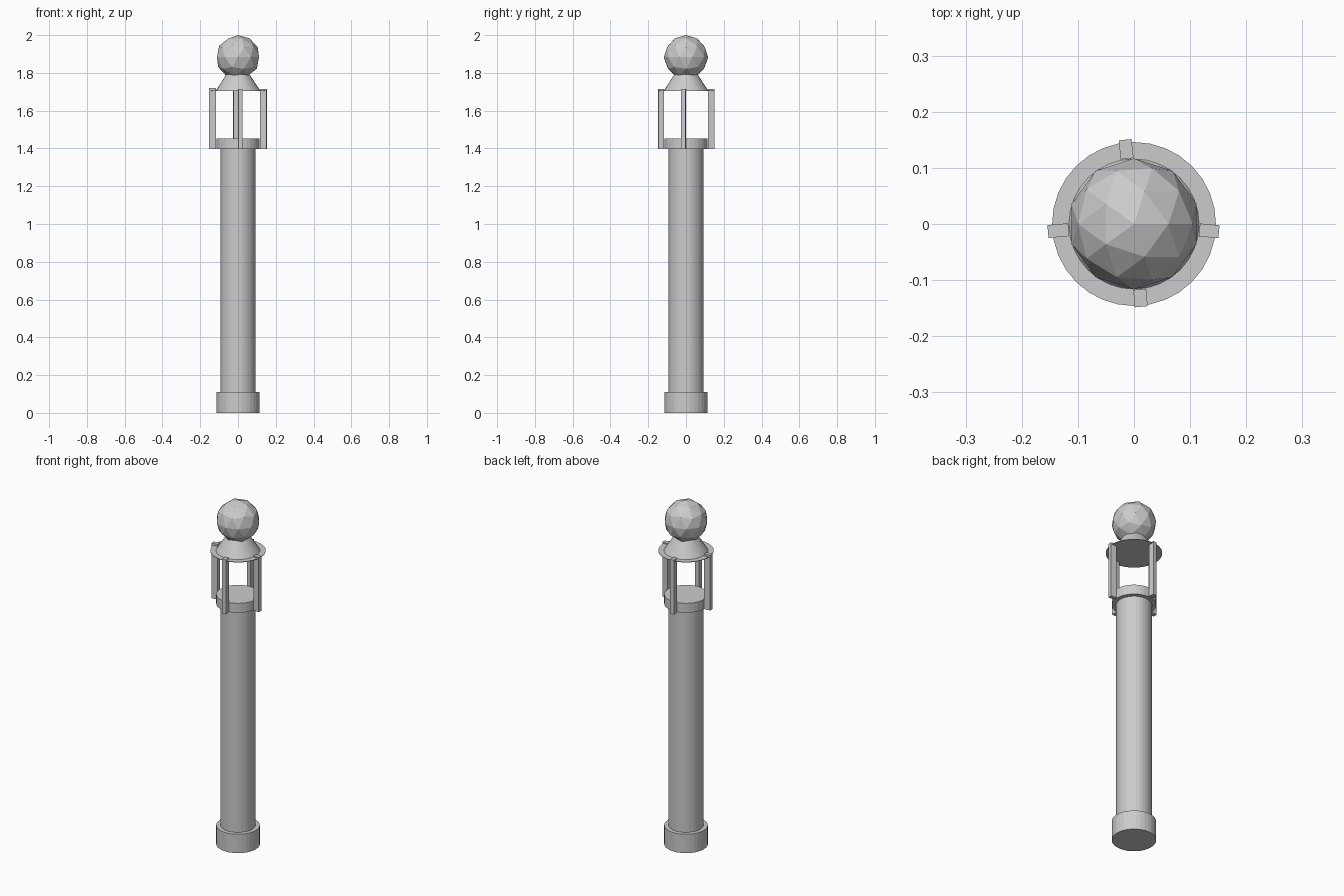
import bpy, bmesh, math

if "Cube" in bpy.data.objects:
    bpy.data.objects.remove(bpy.data.objects["Cube"])

SIDES = 32

def finish(bm, name):
    bmesh.ops.recalc_face_normals(bm, faces=bm.faces)
    mesh = bpy.data.meshes.new(name)
    bm.to_mesh(mesh)
    bm.free()
    obj = bpy.data.objects.new(name, mesh)
    bpy.context.collection.objects.link(obj)
    return obj

def lathe(name, profile):
    """Spin (radius, z) rings around z and cap both ends."""
    bm = bmesh.new()
    rings = [[bm.verts.new((r * math.cos(2 * math.pi * i / SIDES),
                            r * math.sin(2 * math.pi * i / SIDES), z))
              for i in range(SIDES)] for r, z in profile]
    for a, b in zip(rings, rings[1:]):
        for i in range(SIDES):
            j = (i + 1) % SIDES
            bm.faces.new((a[i], a[j], b[j], b[i]))
    bm.faces.new(rings[0])
    bm.faces.new(rings[-1])
    return finish(bm, name)

def bar(name, angle, r0, r1, width, z0, z1):
    """Upright box pointing outward at the given angle."""
    bm = bmesh.new()
    bmesh.ops.create_cube(bm, size=1)
    for v in bm.verts:
        v.co.x = (r0 + r1) / 2 + v.co.x * (r1 - r0)
        v.co.y *= width
        v.co.z = (z0 + z1) / 2 + v.co.z * (z1 - z0)
    obj = finish(bm, name)
    obj.rotation_euler.z = math.radians(angle)
    return obj

# Post: foot, shaft and collar
lathe("post_foot", [(0.115, 0), (0.115, 0.11)])
lathe("post_shaft", [(0.092, 0.11), (0.092, 1.40)])
lathe("post_collar", [(0.115, 1.398), (0.115, 1.453)])

# Four uprights of the open lantern cage
for n, (angle, r1, top) in enumerate([(354.8, 0.152, 1.716), (96, 0.151, 1.714),
                                      (185, 0.154, 1.719), (275, 0.148, 1.714)]):
    bar(f"cage_bar_{n + 1}", angle, 0.117, r1, 0.023, 1.398, top)

# Thin brim and conical cap
lathe("cap", [(0.146, 1.705), (0.146, 1.708), (0.116, 1.708), (0.05, 1.81)])

# Faceted ball finial
bm = bmesh.new()
bmesh.ops.create_icosphere(bm, subdivisions=2, radius=0.117)
ball = finish(bm, "ball_finial")
ball.location.z = 1.883
